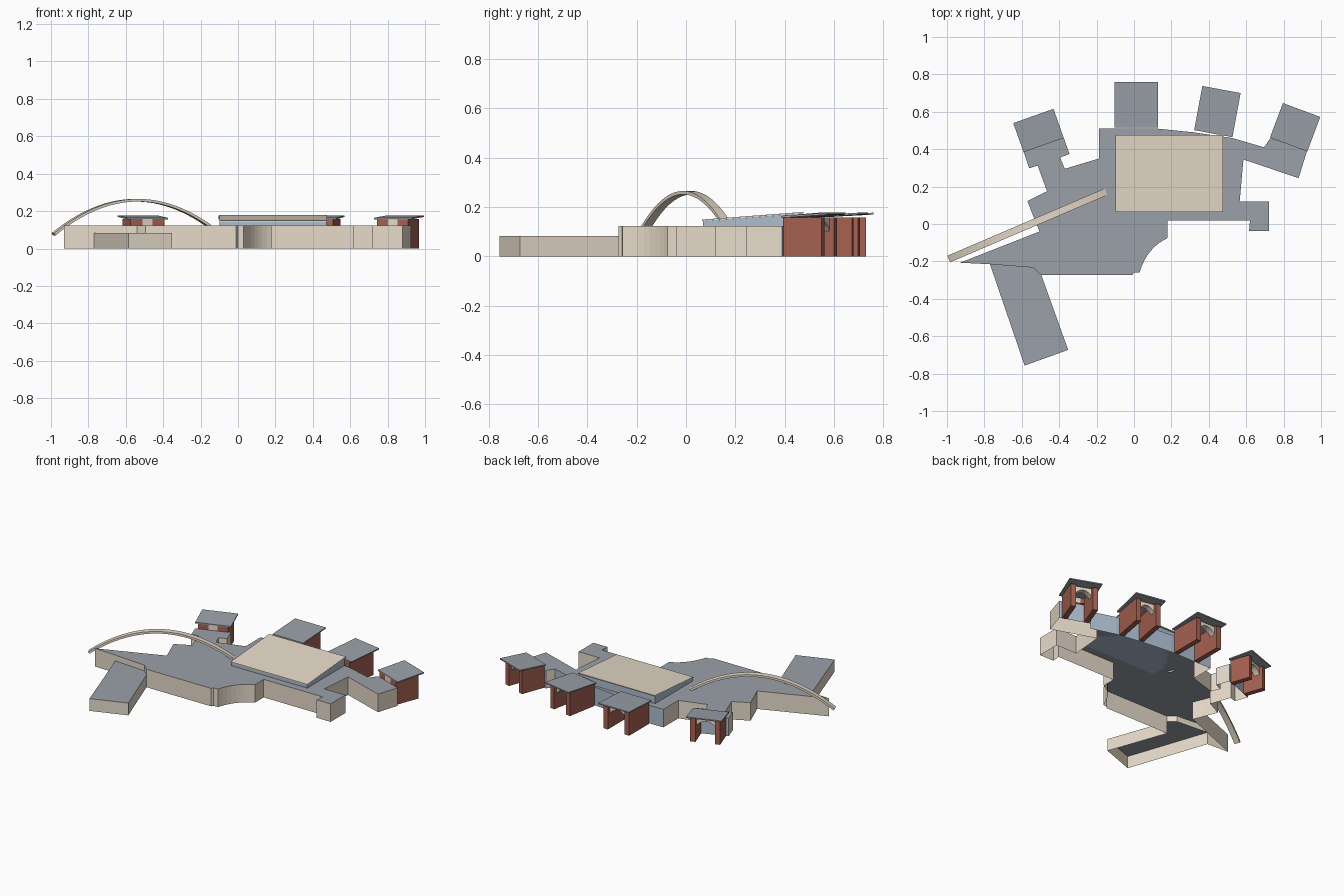
import bpy, bmesh, math
from mathutils import Matrix, Vector

if "Cube" in bpy.data.objects:
    bpy.data.objects.remove(bpy.data.objects["Cube"])


def material(name, rgb):
    m = bpy.data.materials.new(name)
    m.diffuse_color = (*rgb, 1)
    m.use_nodes = True
    m.node_tree.nodes["Principled BSDF"].inputs["Base Color"].default_value = m.diffuse_color
    return m


STONE = material("stone", (0.80, 0.71, 0.59))
ROOF = material("roof_grey", (0.32, 0.355, 0.39))
BRICK = material("brick", (0.38, 0.12, 0.08))
GLASS = material("glass", (0.42, 0.52, 0.63))


def add(name, verts, faces, mat, matrix=None, closed=False):
    me = bpy.data.meshes.new(name)
    me.from_pydata([tuple(v) for v in verts], [], faces)
    if closed:
        bm = bmesh.new()
        bm.from_mesh(me)
        bmesh.ops.recalc_face_normals(bm, faces=bm.faces)
        bm.to_mesh(me)
        bm.free()
    me.materials.append(mat)
    ob = bpy.data.objects.new(name, me)
    if matrix:
        ob.matrix_world = matrix
    bpy.context.collection.objects.link(ob)
    return ob


def loft(name, a, b, mat, matrix=None):
    # closed solid between two matching outlines
    n = len(a)
    faces = [tuple(range(n)), tuple(range(n, 2 * n))]
    faces += [(i, (i + 1) % n, n + (i + 1) % n, n + i) for i in range(n)]
    return add(name, list(a) + list(b), faces, mat, matrix, True)


def box(name, x0, x1, y0, y1, z0, z1, mat, matrix=None, rise=0):
    # rise lifts the +y end, for sloping slabs
    def ring(z):
        return [(x0, y0, z), (x1, y0, z), (x1, y1, z + rise), (x0, y1, z + rise)]
    return loft(name, ring(z0), ring(z1), mat, matrix)


def walls(name, pts, sides, z0, z1, mat):
    # upright panels on the chosen sides of an outline
    verts, faces = [], []
    for i in sides:
        (ax, ay), (bx, by) = pts[i], pts[(i + 1) % len(pts)]
        k = len(verts)
        verts += [(ax, ay, z0), (bx, by, z0), (bx, by, z1), (ax, ay, z1)]
        faces.append((k, k + 1, k + 2, k + 3))
    return add(name, verts, faces, mat)


def deck(name, pts, z, mat):
    return add(name, [(x, y, z) for x, y in pts], [tuple(range(len(pts)))], mat)


# main building outline, with a concave curved entrance corner
p0, p1, p2 = Vector((0.03, -0.258)), Vector((0.07, -0.125)), Vector((0.18, -0.075))
curve = []
for i in range(9):
    t = i / 8
    curve.append(tuple(p0 * (1 - t) ** 2 + p1 * 2 * t * (1 - t) + p2 * t * t))
front = [(-0.93, -0.207), (-0.77, -0.215), (-0.54, -0.233), (-0.495, -0.274),
         (-0.01, -0.274), (0.0, -0.26)]
right = [(0.18, 0.018), (0.62, 0.018), (0.615, -0.038), (0.722, -0.038), (0.722, 0.12),
         (0.565, 0.12), (0.585, 0.345), (0.88, 0.245), (0.925, 0.39)]
back = [(0.73, 0.46), (0.695, 0.41), (0.525, 0.46), (0.32, 0.49), (0.125, 0.51),
        (-0.105, 0.51), (-0.187, 0.51)]
left = [(-0.187, 0.35), (-0.37, 0.295), (-0.395, 0.355), (-0.345, 0.375),
        (-0.377, 0.465), (-0.59, 0.385), (-0.56, 0.298), (-0.515, 0.312),
        (-0.465, 0.175), (-0.57, 0.122), (-0.53, 0.02), (-0.505, -0.04)]
outline = front + curve + right + back + left
b0 = len(front + curve + right)
l0 = b0 + len(back)
glazed = {b0 - 1} | set(range(b0 + 1, l0 - 1)) | {l0 + 4}
solid = [i for i in range(len(outline)) if i not in glazed]
BAND, TOP = 0.083, 0.122
# the low wing opens into the main building along sides 1 and 2
walls("main_walls", outline, [i for i in solid if i not in (1, 2)], 0, BAND, STONE)
walls("wall_frieze", outline, solid, BAND, TOP, STONE)
walls("rear_glazing", outline, sorted(glazed), 0, TOP, GLASS)
deck("main_roof", outline, TOP, ROOF)

# low front wing
wing = [(-0.77, -0.215), (-0.585, -0.757), (-0.352, -0.673), (-0.495, -0.274), (-0.54, -0.233)]
walls("wing_walls", wing, range(3), 0, BAND, STONE)
deck("wing_roof", wing, BAND, ROOF)

# raised hall: wedge of glass beneath a sloping roof slab
loft("hall_clerestory",
     [(-0.098, 0.068, TOP), (0.472, 0.068, TOP), (0.472, 0.47, TOP), (-0.098, 0.47, TOP)],
     [(-0.098, 0.068, 0.143), (0.472, 0.068, 0.143), (0.472, 0.47, 0.173), (-0.098, 0.47, 0.173)],
     GLASS)
box("hall_roof", -0.10, 0.475, 0.065, 0.477, 0.143, 0.149, STONE, rise=0.031)

# long arched beam over the left side
s0, s1 = Vector((-0.99, -0.187)), Vector((-0.15, 0.172))
d = (s1 - s0).normalized()
side = Vector((-d.y, d.x)) * 0.019
length = (s1 - s0).length
N = 32
verts, faces = [], []
for i in range(N + 1):
    s = length * i / N
    c = s0 + d * s
    z = 0.265 - 0.77 * (s - 0.488) ** 2
    slope = -1.54 * (s - 0.488)
    nrm = Vector((-slope, 1)).normalized() * 0.014
    for off, deep in ((1, 0), (-1, 0), (-1, 1), (1, 1)):
        p = c + side * off - d * nrm.x * deep
        verts.append((p.x, p.y, z - nrm.y * deep))
for i in range(N):
    for j in range(4):
        k = (j + 1) % 4
        faces.append((4 * i + j, 4 * i + k, 4 * i + 4 + k, 4 * i + 4 + j))
faces += [(0, 1, 2, 3), tuple(4 * N + j for j in range(4))]
add("arched_beam", verts, faces, STONE, closed=True)


# brick pavilions around the rear: local +y points outward
def pavilion(tag, x, y, angle, w, dep):
    m = Matrix.Translation((x, y, 0)) @ Matrix.Rotation(math.radians(angle), 4, 'Z')
    h = w / 2 - 0.018
    t, H = 0.034, 0.157
    for sgn, nm in ((-1, "left"), (1, "right")):
        a, b = sorted((sgn * h, sgn * (h - t)))
        box(f"{tag}_{nm}_pier", a, b, 0, dep - 0.03, 0, H, BRICK, m)
        # upper brick panel on the inner side
        a, b = sorted((sgn * (h - t), sgn * 0.028))
        box(f"{tag}_{nm}_inner_panel", a, b, 0, 0.015, TOP, H, BRICK, m)
    box(f"{tag}_inner_lintel", -0.028, 0.028, 0, 0.015, TOP, H, STONE, m)
    # shallow arched head between the piers
    r = h - t
    prof = [(-r, H), (r, H)]
    prof += [(r * (1 - i / 6), 0.138 - 0.035 * (1 - i / 6) ** 2) for i in range(13)]
    y1 = dep - 0.05
    loft(f"{tag}_arch", [(u, y1, v) for u, v in prof],
         [(u, y1 - 0.04, v) for u, v in prof], STONE, m)
    # sloping roof slab
    box(f"{tag}_roof", -w / 2, w / 2, 0, dep, 0.156, 0.164, ROOF, m, rise=0.013)


pavilion("pavilion_west", -0.483, 0.422, 19.5, 0.228, 0.165)
pavilion("pavilion_northwest", 0.012, 0.517, 0, 0.23, 0.243)
pavilion("pavilion_northeast", 0.424, 0.483, -10.5, 0.208, 0.24)
pavilion("pavilion_east", 0.827, 0.425, -20.5, 0.213, 0.197)
